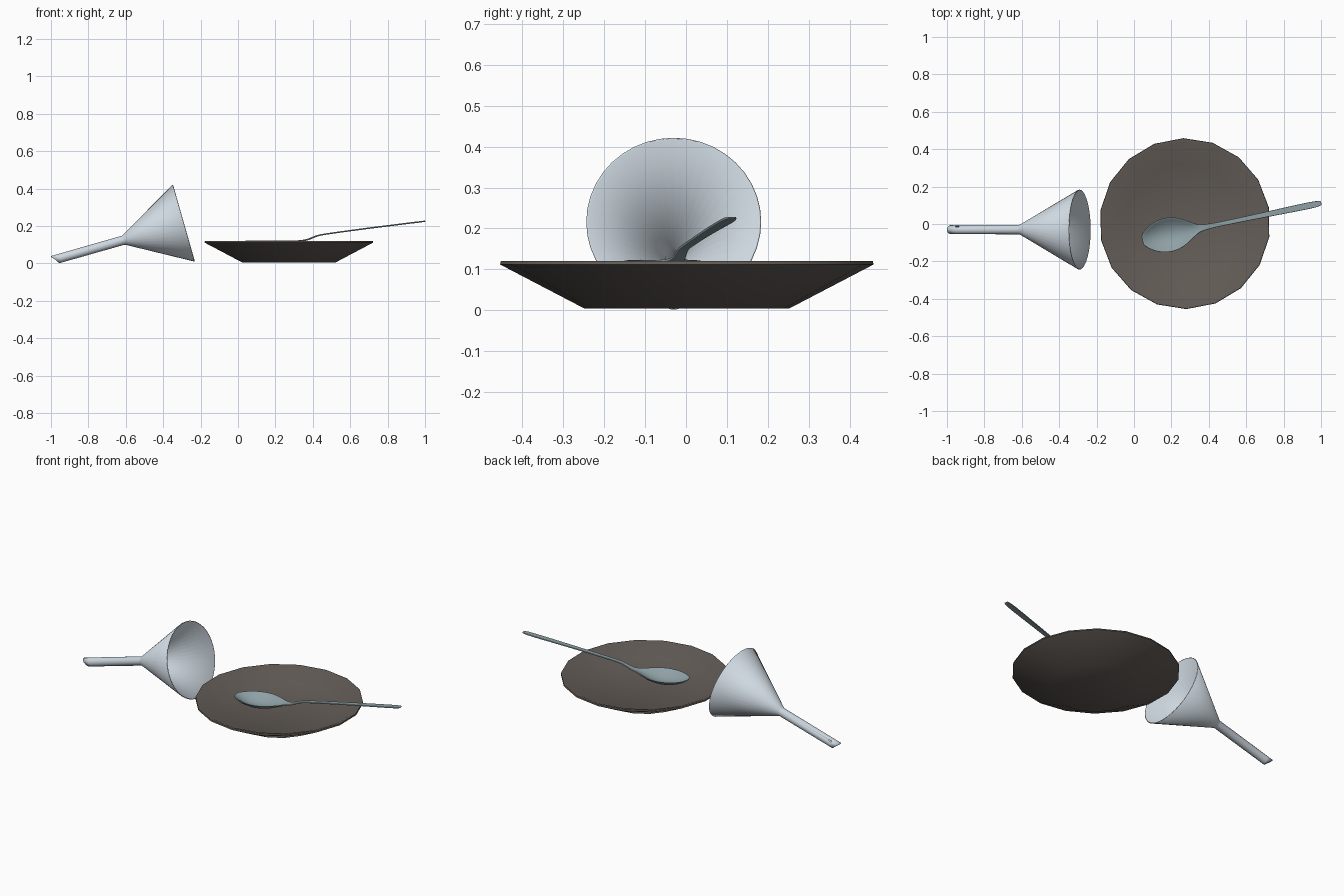
import bpy, bmesh, math
from mathutils import Matrix, Vector

if "Cube" in bpy.data.objects:
    bpy.data.objects.remove(bpy.data.objects["Cube"])


def material(name, rgb):
    m = bpy.data.materials.new(name)
    m.diffuse_color = (*rgb, 1)
    m.use_nodes = True
    m.node_tree.nodes["Principled BSDF"].inputs["Base Color"].default_value = m.diffuse_color
    return m


def make_object(name, bm, mat, angle):
    mesh = bpy.data.meshes.new(name)
    bm.to_mesh(mesh)
    bm.free()
    ob = bpy.data.objects.new(name, mesh)
    bpy.context.collection.objects.link(ob)
    mesh.materials.append(mat)
    bpy.ops.object.select_all(action='DESELECT')
    ob.select_set(True)
    bpy.context.view_layer.objects.active = ob
    bpy.ops.object.shade_smooth_by_angle(angle=math.radians(angle))
    return ob


def lathe(profile, sides, phase=0.0):
    """Spin (radius, z) points around z; returns bmesh, rings and faces[row][side]."""
    bm = bmesh.new()
    rings = []
    for r, z in profile:
        angles = [math.radians(phase) + math.tau * i / sides for i in range(sides)]
        rings.append([bm.verts.new((r * math.cos(a), r * math.sin(a), z)) for a in angles])
    faces = [[bm.faces.new((lo[i], lo[(i + 1) % sides], hi[(i + 1) % sides], hi[i]))
              for i in range(sides)] for lo, hi in zip(rings, rings[1:])]
    return bm, rings, faces


def solidify(ob, thickness):
    mod = ob.modifiers.new("thickness", 'SOLIDIFY')
    mod.thickness = thickness
    mod.offset = -1


plate_brown = material("dark_stoneware", (0.125, 0.108, 0.095))
spoon_steel = material("blue_grey_steel", (0.27, 0.35, 0.375))
funnel_steel = material("pale_steel", (0.62, 0.69, 0.75))

# Plate: low-sided dish with a sloping wall and flat floor
bm, _, _ = lathe([(0, 0.004), (0.25, 0.004), (0.457, 0.112), (0.455, 0.120),
                  (0.441, 0.120), (0.32, 0.066), (0, 0.066)], 18, 11)
bmesh.ops.remove_doubles(bm, verts=bm.verts, dist=1e-5)
bmesh.ops.transform(bm, matrix=Matrix.Translation((0.272, 0.002, 0)), verts=bm.verts)
make_object("plate", bm, plate_brown, 40)

# Funnel: cone and stem lying on its side, stem cut at a slant
bm, rings, faces = lathe([(0.0245, -0.7135), (0.0245, -0.685), (0.0245, -0.665),
                          (0.025, -0.335), (0.029, -0.326), (0.214, 0)], 40)
for v in rings[0]:
    v.co.z += 0.0165 * v.co.x / 0.0245
# small vent hole near the stem tip
bmesh.ops.delete(bm, geom=faces[1][14:16], context='FACES')
bmesh.ops.transform(bm, verts=bm.verts, matrix=Matrix.Translation((-0.2915, -0.03, 0.216))
                    @ Matrix.Rotation(math.radians(74.1), 4, 'Y'))
funnel = make_object("funnel", bm, funnel_steel, 50)
solidify(funnel, 0.005)

# Spoon stations: distance from tip, half width, rim height, bowl depth
stations = [(-0.004, 0.022, 0.125, 0.000), (0.015, 0.046, 0.125, 0.014),
            (0.06, 0.077, 0.125, 0.036), (0.12, 0.093, 0.125, 0.047),
            (0.18, 0.088, 0.125, 0.043), (0.23, 0.064, 0.125, 0.028),
            (0.27, 0.037, 0.125, 0.012), (0.30, 0.021, 0.126, 0.002),
            (0.33, 0.016, 0.130, 0), (0.38, 0.013, 0.153, 0), (0.42, 0.012, 0.160, 0),
            (0.65, 0.014, 0.191, 0), (0.85, 0.018, 0.215, 0),
            (0.95, 0.018, 0.227, 0), (0.972, 0.010, 0.230, 0)]
columns = [-1, -0.75, -0.4, 0, 0.4, 0.75, 1]
bm = bmesh.new()
grid = [[bm.verts.new((s, w * t, z - d * (1 - t * t))) for t in columns]
        for s, w, z, d in stations]
for a, b in zip(grid, grid[1:]):
    for j in range(len(columns) - 1):
        bm.faces.new((a[j], b[j], b[j + 1], a[j + 1]))
bmesh.ops.transform(bm, verts=bm.verts, matrix=Matrix.Translation((0.05, -0.085, 0))
                    @ Matrix.Rotation(math.radians(11.7), 4, 'Z'))
spoon = make_object("spoon", bm, spoon_steel, 60)
solidify(spoon, 0.007)
sub = spoon.modifiers.new("smooth", 'SUBSURF')
sub.levels = sub.render_levels = 2
